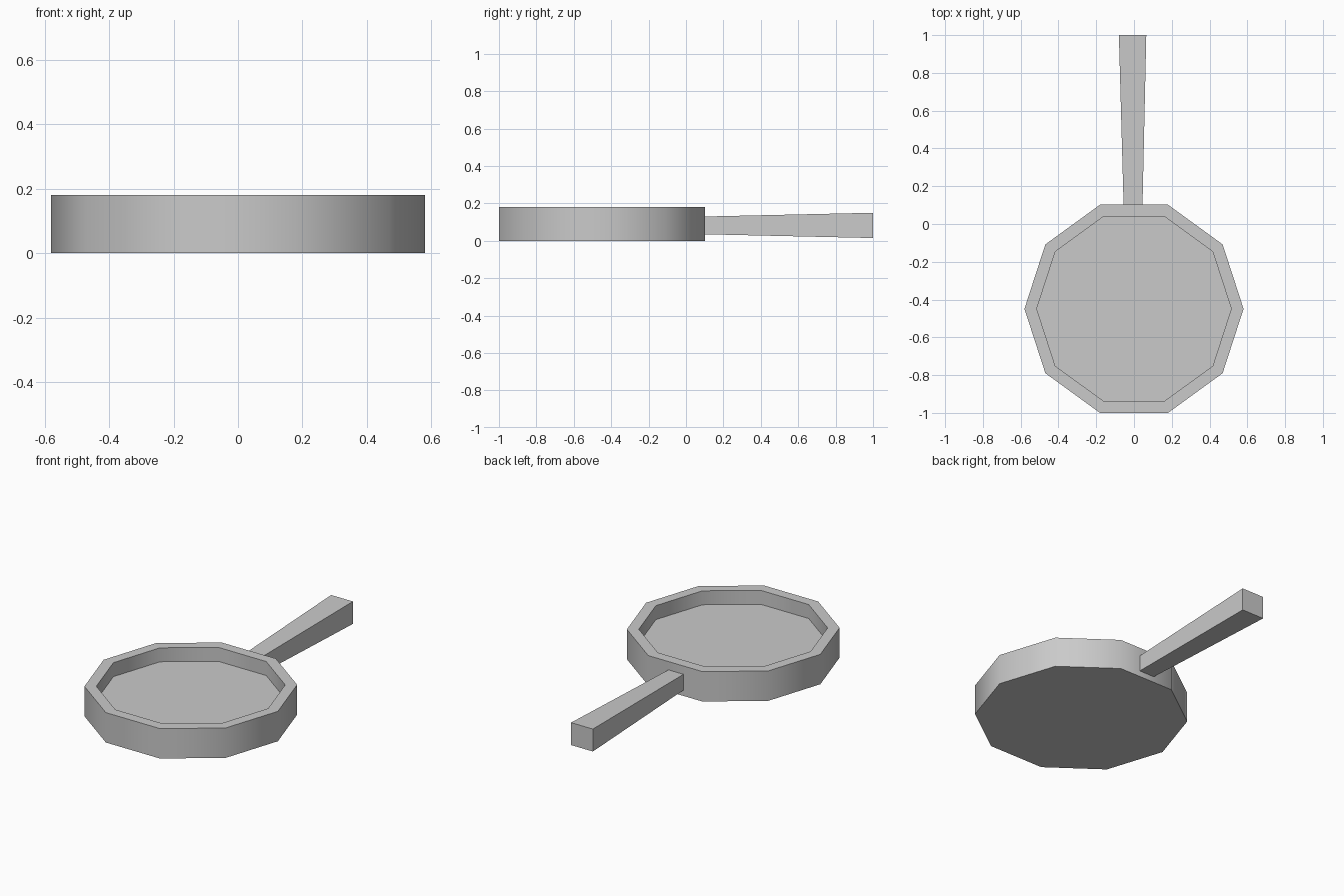
import bpy, bmesh, math

if "Cube" in bpy.data.objects:
    bpy.data.objects.remove(bpy.data.objects["Cube"])

grey = bpy.data.materials.new("mid_grey")
grey.diffuse_color = (0.59, 0.59, 0.59, 1.0)
grey.use_nodes = True
grey.node_tree.nodes["Principled BSDF"].inputs["Base Color"].default_value = grey.diffuse_color

SIDES = 10
CENTRE_Y = -0.449


def finish(bm, name, smooth):
    bmesh.ops.recalc_face_normals(bm, faces=bm.faces)
    mesh = bpy.data.meshes.new(name)
    bm.to_mesh(mesh)
    bm.free()
    mesh.materials.append(grey)
    obj = bpy.data.objects.new(name, mesh)
    bpy.context.collection.objects.link(obj)
    if smooth:
        bpy.context.view_layer.objects.active = obj
        obj.select_set(True)
        bpy.ops.object.shade_smooth_by_angle(angle=math.radians(45))
        obj.select_set(False)
    return obj


# Pan body: ten-sided rings from the base, up the wall, over the rim, to the floor
bm = bmesh.new()
rings = []
for radius, z in [(0.58, 0.0), (0.58, 0.18), (0.515, 0.18), (0.515, 0.096)]:
    ring = []
    for i in range(SIDES):
        a = 2 * math.pi * i / SIDES
        ring.append(bm.verts.new((radius * math.cos(a),
                                  CENTRE_Y + radius * math.sin(a), z)))
    rings.append(ring)
for low, high in zip(rings, rings[1:]):
    for i in range(SIDES):
        j = (i + 1) % SIDES
        bm.faces.new((low[i], low[j], high[j], high[i]))
bm.faces.new(rings[0][::-1])   # underside
bm.faces.new(rings[-1])        # cooking floor
finish(bm, "pan", True)

# Handle: square bar that widens toward its end
bm = bmesh.new()
ends = []
for y, x0, x1, z0, z1 in [(0.1, -0.055, 0.045, 0.035, 0.13),
                          (1.0, -0.08, 0.065, 0.015, 0.15)]:
    ends.append([bm.verts.new((x, y, z)) for x, z in
                 ((x0, z0), (x1, z0), (x1, z1), (x0, z1))])
near, far = ends
for i in range(4):
    j = (i + 1) % 4
    bm.faces.new((near[i], near[j], far[j], far[i]))
bm.faces.new(near[::-1])
bm.faces.new(far)
finish(bm, "handle", False)
